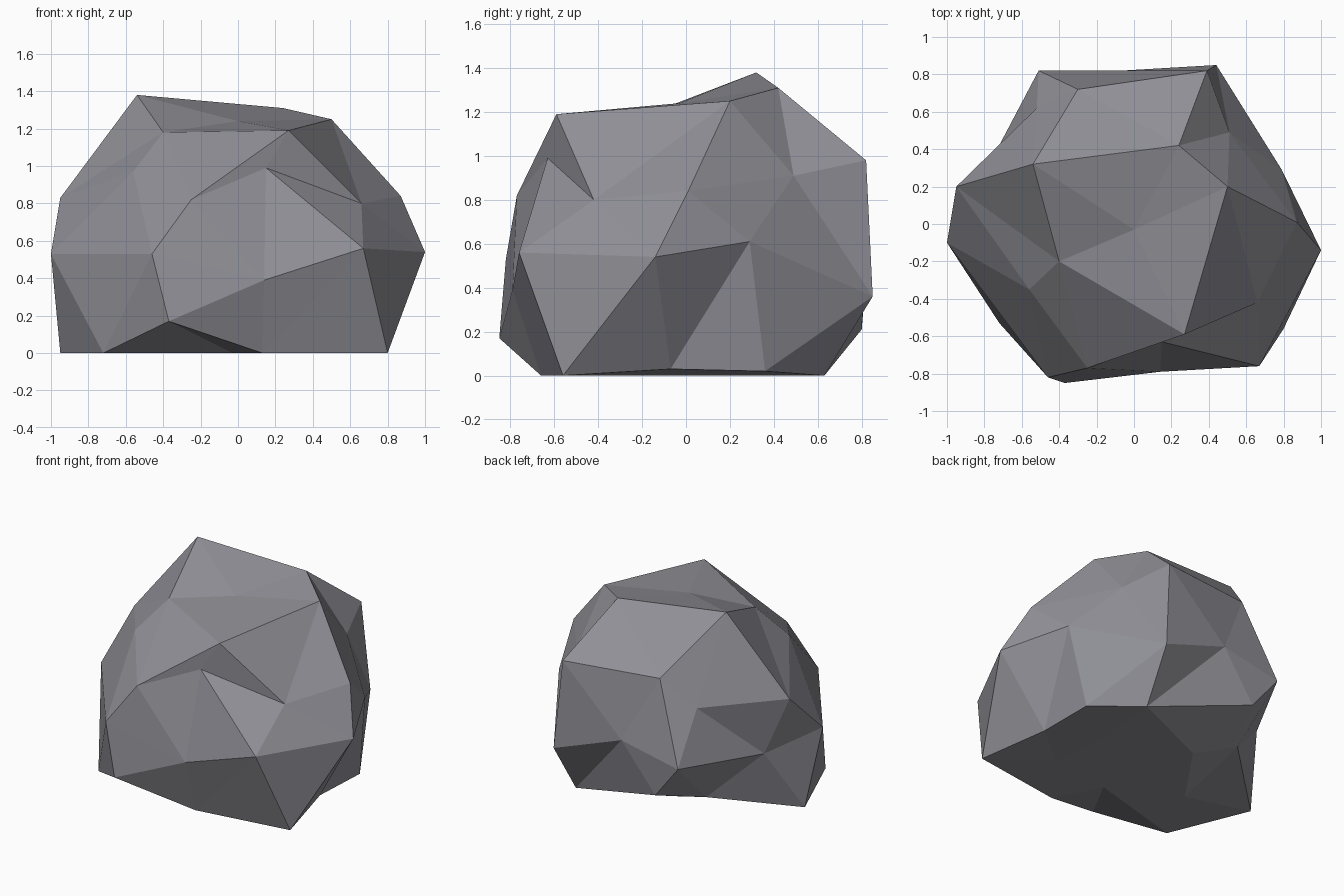
import bpy
import bmesh
import math
from mathutils import Vector

default_cube = bpy.data.objects.get("Cube")
if default_cube:
    bpy.data.objects.remove(default_cube, do_unlink=True)


def make_material(name, colour):
    material = bpy.data.materials.new(name)
    material.use_nodes = True
    material.diffuse_color = colour
    shader = material.node_tree.nodes["Principled BSDF"]
    shader.inputs["Base Color"].default_value = colour
    shader.inputs["Roughness"].default_value = 0.9
    return material


def ring_order(vert):
    """Sort from the top ring down, then anticlockwise around each ring."""
    angle = round(math.degrees(math.atan2(vert.co.y, vert.co.x))) % 360
    return (-round(vert.co.z, 1), angle)


# Sculpted corner positions in hundredths of a unit, ring by ring
crown = [(0, -3, 124)]
shoulder = [(50, 20, 125), (24, 42, 131), (-54, 32, 138), (-40, -20, 118), (27, -59, 119)]
upper_gaps = [(51, 49, 91), (-30, 72, 100), (-95, 20, 83), (-25, -77, 82), (66, -42, 80)]
upper_corners = [(87, 1, 84), (39, 82, 98), (-52, 62, 81), (-56, -35, 97), (15, -63, 99)]
waist = [(79, 29, 61), (44, 85, 36), (-7, 82, 54), (-51, 82, 45), (-80, 27, 43),
         (-100, -10, 53), (-46, -82, 53), (14, -79, 39), (67, -76, 56), (100, -14, 54)]
lower_corners = [(70, 36, 2), (-32, 80, 21), (-95, 3, 0), (-37, -85, 17), (80, -56, 0)]
lower_gaps = [(69, -7, 3), (42, 63, 0), (-48, 46, 11), (-72, -53, 0), (13, -66, 0)]
underside = [(38, 22, 0), (-19, 36, 0), (-51, -10, 0), (-3, -34, 0), (42, -28, 0)]
base_centre = [(-3, 0, 0)]
rings = (crown + shoulder + upper_gaps + upper_corners + waist
         + lower_corners + lower_gaps + underside + base_centre)

# Boulder: a faceted ball whose rings are pushed to the sculpted corners
bm = bmesh.new()
bmesh.ops.create_icosphere(bm, subdivisions=2, radius=1.0)
ordered_verts = sorted(bm.verts, key=ring_order)
for vert, corner in zip(ordered_verts, rings):
    vert.co = Vector(corner) / 100
for face in bm.faces:
    face.smooth = False
bmesh.ops.recalc_face_normals(bm, faces=bm.faces)

mesh = bpy.data.meshes.new("boulder")
bm.to_mesh(mesh)
bm.free()
mesh.materials.append(make_material("stone grey", (0.28, 0.28, 0.31, 1.0)))
boulder = bpy.data.objects.new("boulder", mesh)
bpy.context.collection.objects.link(boulder)
